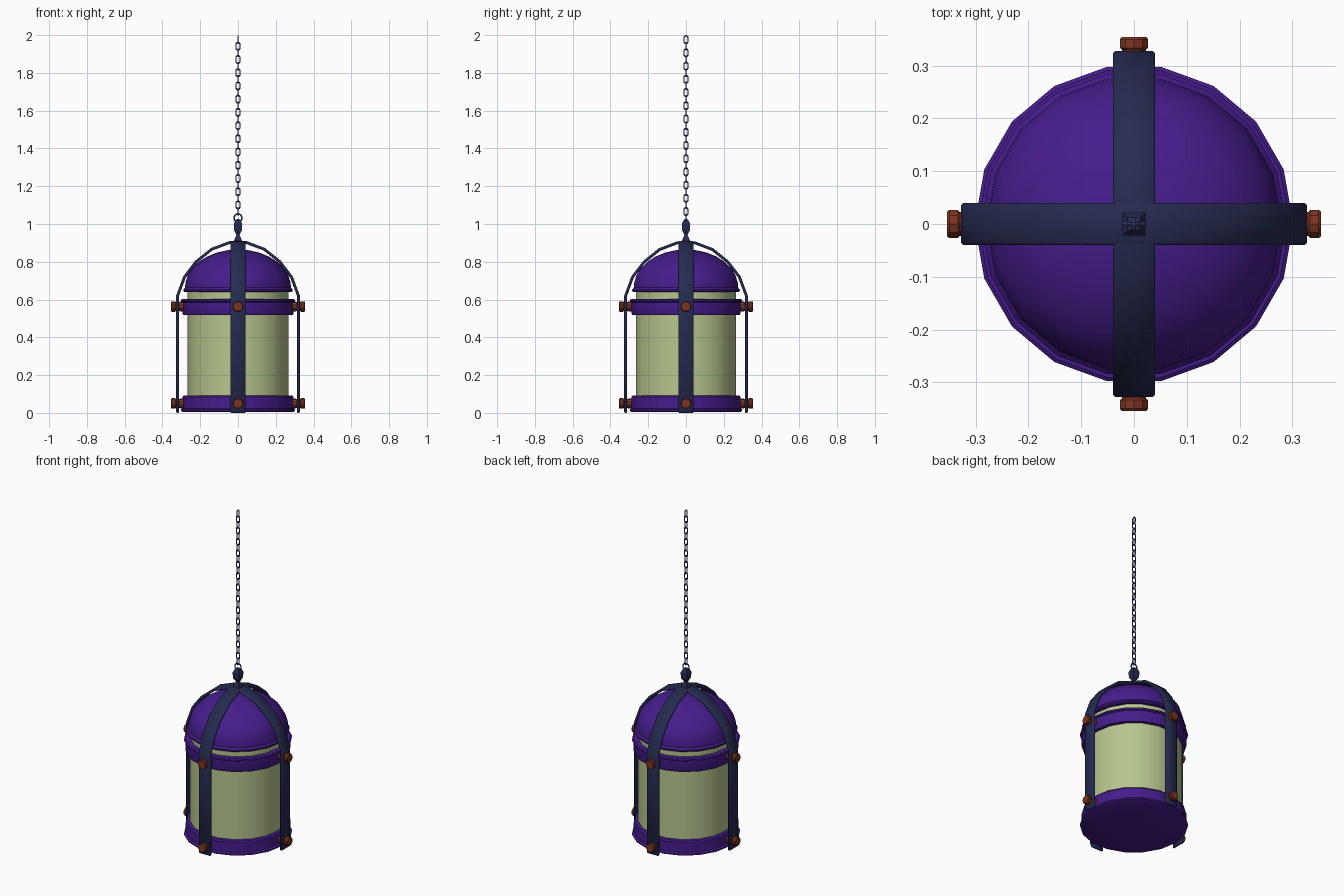
import bpy, bmesh
from math import sin, cos, pi, radians
from mathutils import Matrix, Vector

if "Cube" in bpy.data.objects:
    bpy.data.objects.remove(bpy.data.objects["Cube"])


def material(name, rgb):
    m = bpy.data.materials.new(name)
    m.diffuse_color = (*rgb, 1)
    m.use_nodes = True
    m.node_tree.nodes["Principled BSDF"].inputs["Base Color"].default_value = m.diffuse_color
    return m


PURPLE = material("purple_metal", (0.06, 0.012, 0.26))
NAVY = material("navy_iron", (0.019, 0.024, 0.08))
GLASS = material("pale_glass", (0.47, 0.56, 0.27))
RUST = material("rust_bolt", (0.2, 0.035, 0.015))
STEEL = material("chain_steel", (0.05, 0.075, 0.2))


def finish(name, bm, mat, smooth=True):
    bmesh.ops.recalc_face_normals(bm, faces=bm.faces)
    me = bpy.data.meshes.new(name)
    bm.to_mesh(me)
    bm.free()
    ob = bpy.data.objects.new(name, me)
    bpy.context.collection.objects.link(ob)
    me.materials.append(mat)
    if smooth:
        bpy.ops.object.select_all(action='DESELECT')
        bpy.context.view_layer.objects.active = ob
        ob.select_set(True)
        bpy.ops.object.shade_smooth_by_angle(angle=radians(32))
    return ob


def lathe(bm, profile, sides, phase=0.0, matrix=Matrix()):
    """Closed solid of revolution about z from (radius, z) points."""
    rings = [[bm.verts.new(matrix @ Vector((r * cos(phase + 2 * pi * i / sides),
                                            r * sin(phase + 2 * pi * i / sides), z)))
              for i in range(sides)] for r, z in profile]
    for a, b in zip(rings, rings[1:]):
        for i in range(sides):
            j = (i + 1) % sides
            bm.faces.new((a[i], a[j], b[j], b[i]))
    bm.faces.new(rings[0][::-1])
    bm.faces.new(rings[-1])


def turned(name, profile, mat, sides=18, phase=0.0, smooth=True):
    bm = bmesh.new()
    lathe(bm, profile, sides, phase)
    return finish(name, bm, mat, smooth)


# Glass body and its purple collars
turned("glass_body", [(0.268, 0.03), (0.268, 0.65)], GLASS)
turned("base_ring", [(0.295, 0.006), (0.302, 0.01), (0.302, 0.018), (0.293, 0.024),
                     (0.293, 0.085), (0.287, 0.093), (0.266, 0.093)], PURPLE)
turned("upper_ring", [(0.266, 0.518), (0.289, 0.518), (0.293, 0.525), (0.293, 0.585),
                      (0.302, 0.59), (0.302, 0.598), (0.295, 0.603), (0.266, 0.603)], PURPLE)

# Domed cap with flared rim
dome = [(0.266, 0.64), (0.285, 0.64), (0.289, 0.645), (0.289, 0.653), (0.28, 0.664)]
dome += [(0.28 * cos(a), 0.668 + 0.197 * sin(a)) for a in
         [radians(d) for d in (6, 18, 30, 42, 54, 66, 78, 87)]]
turned("dome_cap", dome, PURPLE)

# Two crossing strap arches
half = [(0.32, 0.0), (0.32, 0.62), (0.283, 0.72), (0.222, 0.8),
        (0.14, 0.866), (0.045, 0.902)]
path = half + [(-x, z) for x, z in reversed(half)]
for k, name in enumerate(("strap_side_to_side", "strap_front_to_back")):
    bm = bmesh.new()
    rot = Matrix.Rotation(k * pi / 2, 4, 'Z')
    rows = [[bm.verts.new(rot @ Vector((x, w, z - 0.001 * k * (z > 0.1))))
             for w in (-0.04, 0.04)] for x, z in path]
    for a, b in zip(rows, rows[1:]):
        bm.faces.new((a[0], a[1], b[1], b[0]))
    ob = finish(name, bm, NAVY)
    s = ob.modifiers.new("thickness", 'SOLIDIFY')
    s.thickness, s.offset, s.use_even_offset = 0.015, 0, True
    b = ob.modifiers.new("soft_edges", 'BEVEL')
    b.width, b.segments, b.limit_method = 0.004, 1, 'ANGLE'
    b.angle_limit = radians(50)

# Bolts pinning the straps to both rings
for row, z in (("lower", 0.05), ("upper", 0.563)):
    for k, side in enumerate(("right", "back", "left", "front")):
        bm = bmesh.new()
        m = (Matrix.Translation((0, 0, z)) @ Matrix.Rotation(k * pi / 2, 4, 'Z')
             @ Matrix.Rotation(pi / 2, 4, 'Y'))
        lathe(bm, [(0.026, 0.284), (0.026, 0.306), (0.024, 0.308), (0.024, 0.33),
                   (0.028, 0.334), (0.028, 0.35), (0.025, 0.354)], 10, 0, m)
        finish(f"{row}_bolt_{side}", bm, RUST)

# Square finial
q = 2 ** 0.5
turned("finial", [(r * q, z) for r, z in
                  ((0.022, 0.895), (0.02, 0.915), (0.008, 0.942), (0.02, 0.965),
                   (0.022, 1.0), (0.012, 1.022), (0.003, 1.026))],
       NAVY, 4, pi / 4, False)


def link(bm, zc, half_w, half_h, wire, turn, n=12, m=6):
    """Oval chain link standing upright, turned about z."""
    rot = Matrix.Rotation(turn, 3, 'Z')
    straight = half_h - half_w
    rings = []
    for i in range(n):
        a = 2 * pi * (i + 0.5) / n
        c = Vector((half_w * cos(a), 0, half_w * sin(a) + (straight if sin(a) > 0 else -straight)))
        out = Vector((cos(a), 0, sin(a)))
        rings.append([bm.verts.new(rot @ (c + out * wire * cos(2 * pi * j / m)
                                          + Vector((0, wire * sin(2 * pi * j / m), 0)))
                                   + Vector((0, 0, zc))) for j in range(m)])
    for i in range(n):
        a, b = rings[i], rings[(i + 1) % n]
        for j in range(m):
            k = (j + 1) % m
            bm.faces.new((a[j], a[k], b[k], b[j]))


# Hanging ring and chain
bm = bmesh.new()
link(bm, 1.032, 0.021, 0.022, 0.004, 0)
finish("hanging_ring", bm, STEEL)
bm = bmesh.new()
COUNT, LOW, HIGH = 27, 1.066, 1.976
for i in range(COUNT):
    link(bm, LOW + (HIGH - LOW) * i / (COUNT - 1), 0.0105, 0.0205, 0.0035,
         pi / 2 if i % 2 == 0 else 0)
finish("chain", bm, STEEL)
